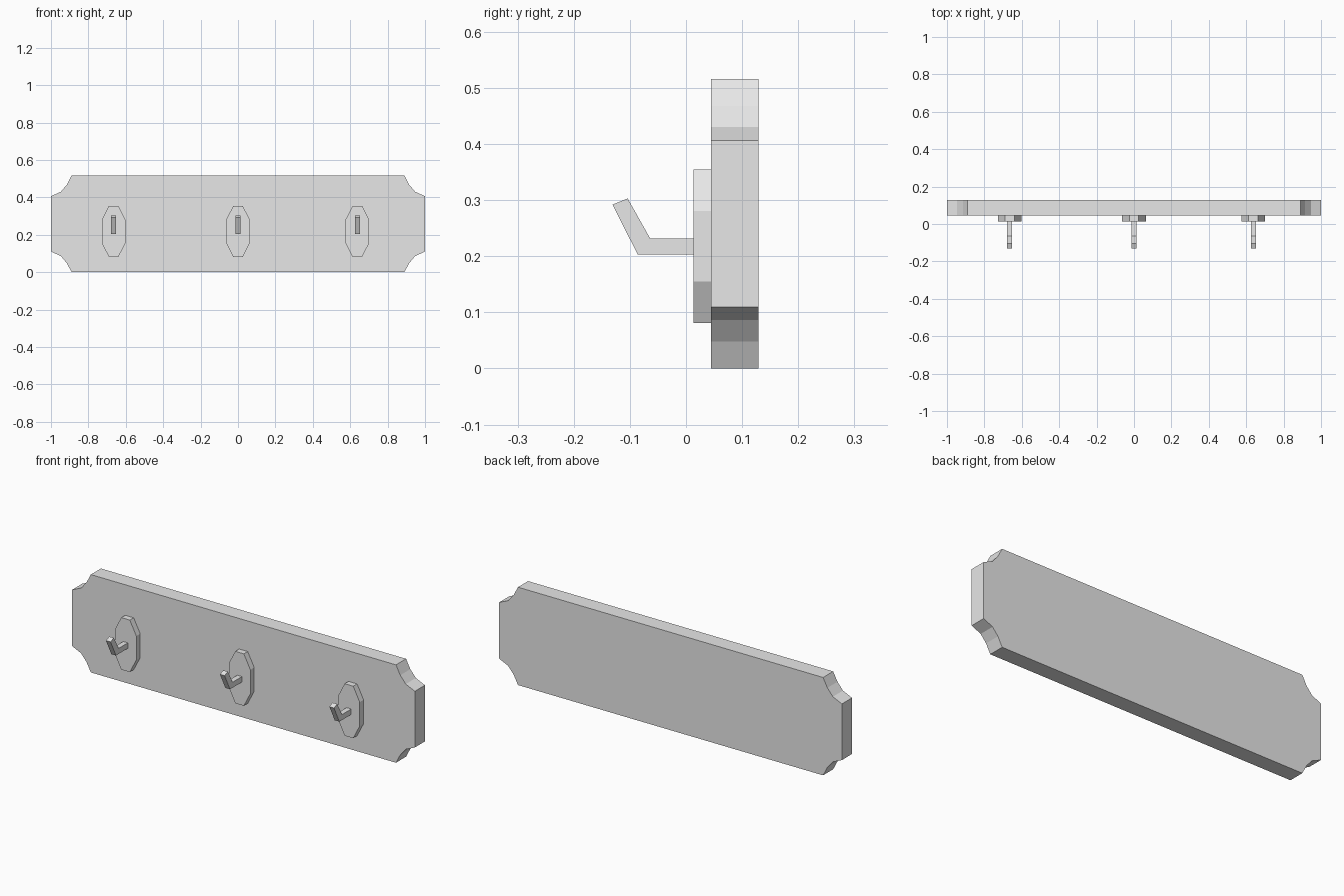
import bpy
import bmesh
from mathutils import Vector

cube = bpy.data.objects.get("Cube")
if cube:
    bpy.data.objects.remove(cube, do_unlink=True)

# Single light grey finish
grey = bpy.data.materials.new("light_grey")
grey.use_nodes = True
grey.diffuse_color = (0.8, 0.8, 0.8, 1)
grey.node_tree.nodes["Principled BSDF"].inputs["Base Color"].default_value = grey.diffuse_color


def prism(name, points, push, location=(0, 0, 0)):
    """Extrude a closed flat outline along the push vector."""
    bm = bmesh.new()
    face = bm.faces.new([bm.verts.new(p) for p in points])
    result = bmesh.ops.extrude_face_region(bm, geom=[face], use_keep_orig=True)
    moved = [v for v in result["geom"] if isinstance(v, bmesh.types.BMVert)]
    bmesh.ops.translate(bm, verts=moved, vec=Vector(push))
    bmesh.ops.recalc_face_normals(bm, faces=bm.faces)
    mesh = bpy.data.meshes.new(name)
    bm.to_mesh(mesh)
    bm.free()
    mesh.materials.append(grey)
    obj = bpy.data.objects.new(name, mesh)
    obj.location = location
    bpy.context.collection.objects.link(obj)
    return obj


def four_way(quarter, y):
    """Mirror one quarter outline (top to side) into a full loop in the xz plane."""
    right = quarter + [(x, -z) for x, z in reversed(quarter)]
    loop = right + [(-x, z) for x, z in reversed(right)]
    return [(x, y, z) for x, z in loop]


# Backboard with scooped corners
corner = [(0.89, 0.258), (0.915, 0.21), (0.947, 0.172), (1.0, 0.148)]
prism("backboard", four_way(corner, 0.045), (0, 0.084, 0), (0, 0, 0.258))

# Three elongated octagonal plates, each carrying a bent hook
plate_corner = [(0.025, 0.137), (0.063, 0.063)]
hook_side = [(0.015, 0.232), (-0.064, 0.232), (-0.104, 0.303),
             (-0.131, 0.292), (-0.086, 0.203), (0.015, 0.203)]
half_width = 0.0135
for side, x in (("right", -0.665), ("middle", 0), ("left", 0.638)):
    prism(side + "_hook_plate", four_way(plate_corner, 0.013),
          (0, 0.032, 0), (x, 0, 0.218))
    prism(side + "_hook", [(-half_width, y, z) for y, z in hook_side],
          (2 * half_width, 0, 0), (x, 0, 0))
